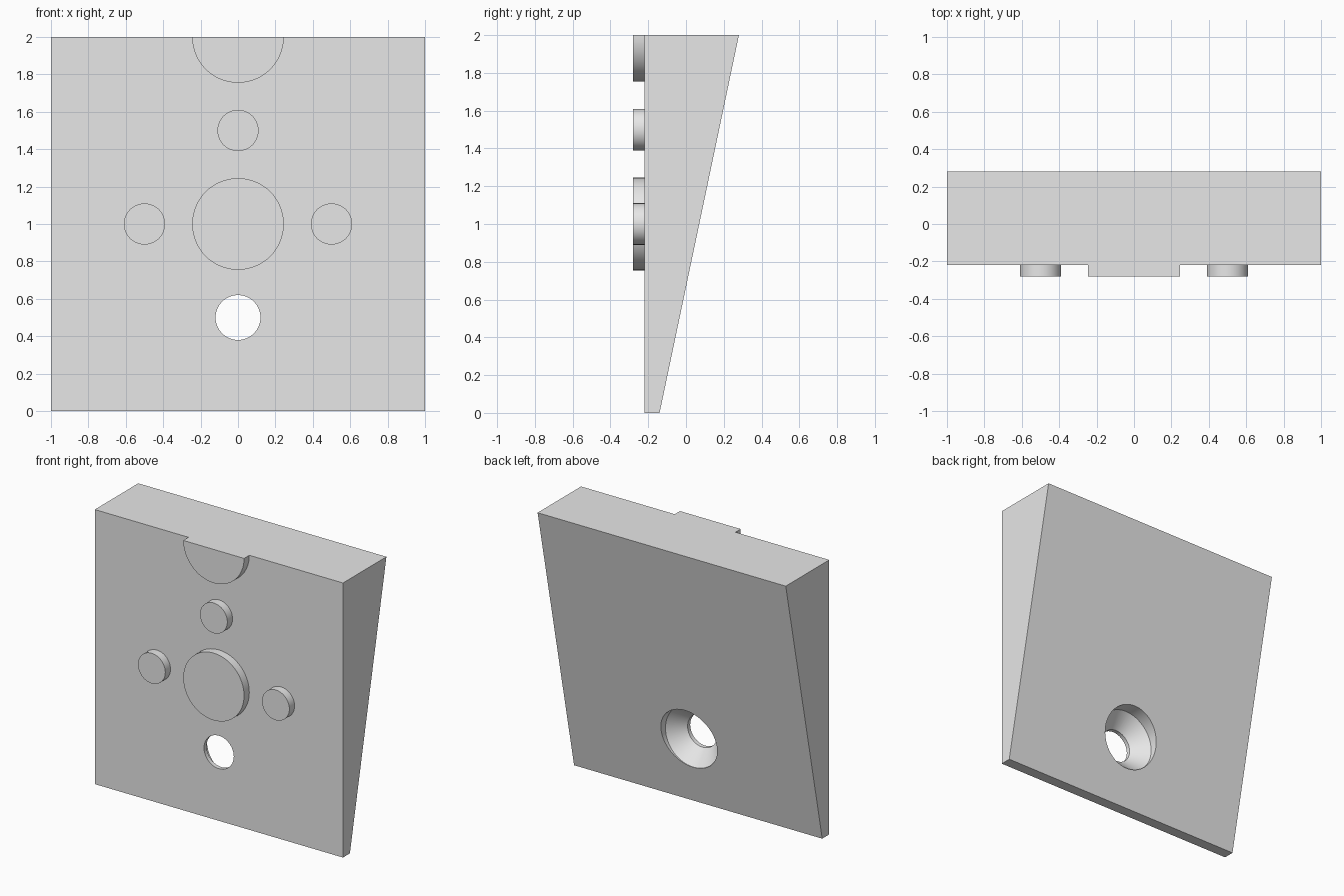
import bpy, bmesh, math

cube = bpy.data.objects.get("Cube")
if cube:
    bpy.data.objects.remove(cube, do_unlink=True)

FRONT, PEG_FRONT, BACK_BOTTOM, BACK_TOP = -0.22, -0.28, -0.14, 0.28
HEIGHT = 2.0

grey = bpy.data.materials.new("light grey")
grey.use_nodes = True
grey.diffuse_color = (0.8, 0.8, 0.8, 1)
grey.node_tree.nodes["Principled BSDF"].inputs["Base Color"].default_value = (0.8, 0.8, 0.8, 1)


def make_object(name, bm):
    bmesh.ops.recalc_face_normals(bm, faces=bm.faces)
    mesh = bpy.data.meshes.new(name)
    bm.to_mesh(mesh)
    bm.free()
    mesh.materials.append(grey)
    obj = bpy.data.objects.new(name, mesh)
    bpy.context.collection.objects.link(obj)
    return obj


def extrude_outline(name, points, offset):
    """Closed solid from an outline pushed along an offset."""
    bm = bmesh.new()
    face = bm.faces.new([bm.verts.new(p) for p in points])
    new = bmesh.ops.extrude_face_region(bm, geom=[face])["geom"]
    verts = [v for v in new if isinstance(v, bmesh.types.BMVert)]
    bmesh.ops.translate(bm, verts=verts, vec=offset)
    # the starting cap is still needed to close the solid
    bmesh.ops.holes_fill(bm, edges=[e for e in bm.edges if e.is_boundary])
    return make_object(name, bm)


def arc(x, y, z, radius, start=0.0, sweep=math.tau, steps=64):
    count = steps if sweep == math.tau else steps + 1
    angles = [start + sweep * i / steps for i in range(count)]
    return [(x + radius * math.cos(a), y, z + radius * math.sin(a)) for a in angles]


def smooth(obj):
    bpy.ops.object.select_all(action="DESELECT")
    obj.select_set(True)
    bpy.context.view_layer.objects.active = obj
    bpy.ops.object.shade_smooth_by_angle(angle=math.radians(25))


# Wedge plate, thin at the bottom
side = [(-1, FRONT, 0), (-1, BACK_BOTTOM, 0), (-1, BACK_TOP, HEIGHT), (-1, FRONT, HEIGHT)]
plate = extrude_outline("wedge_plate", side, (2, 0, 0))

# Countersunk screw hole, cut with a stepped round cutter
bm = bmesh.new()
profile = [(-0.4, 0.12), (-0.19, 0.12), (-0.085, 0.225), (0.4, 0.225)]
rings = [[bm.verts.new(p) for p in arc(0, y, 0.5, r)] for y, r in profile]
for a, b in zip(rings, rings[1:]):
    for i in range(len(a)):
        j = (i + 1) % len(a)
        bm.faces.new((a[i], a[j], b[j], b[i]))
bm.faces.new(rings[0])
bm.faces.new(rings[-1])
cutter = make_object("screw_hole_cutter", bm)
cutter.hide_render = True

cut = plate.modifiers.new("screw hole", "BOOLEAN")
cut.operation = "DIFFERENCE"
cut.solver = "EXACT"
cut.object = cutter
bpy.ops.object.select_all(action="DESELECT")
plate.select_set(True)
bpy.context.view_layer.objects.active = plate
bpy.ops.object.modifier_apply(modifier=cut.name)
bpy.data.objects.remove(cutter, do_unlink=True)
smooth(plate)

# Round pegs on the front
pegs = [("centre_peg", 0, 1, 0.245), ("upper_peg", 0, 1.5, 0.11),
        ("left_peg", 0.5, 1, 0.11), ("right_peg", -0.5, 1, 0.11)]
push = (0, PEG_FRONT - FRONT, 0)
for name, x, z, radius in pegs:
    smooth(extrude_outline(name, arc(x, FRONT, z, radius), push))

# Half-round peg, flush with the top edge
half = arc(0, FRONT, HEIGHT, 0.245, math.pi, math.pi, 32)
smooth(extrude_outline("top_half_peg", half, push))
